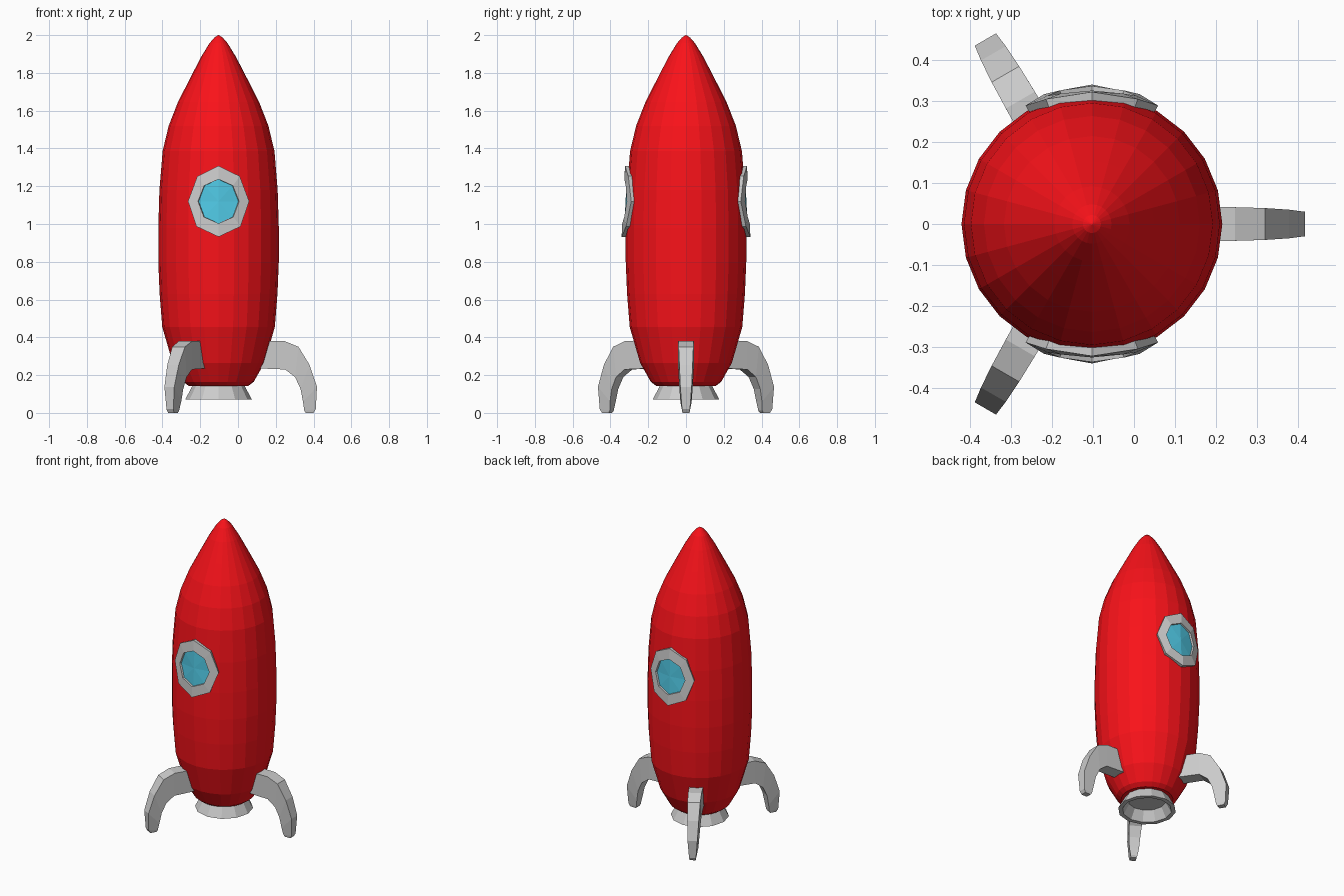
import bpy, bmesh
from math import sin, cos, pi, asin, radians

if "Cube" in bpy.data.objects:
    bpy.data.objects.remove(bpy.data.objects["Cube"])

AXIS_X = -0.103  # rocket axis, offset because of the three legs


def material(name, rgb):
    m = bpy.data.materials.new(name)
    m.diffuse_color = (*rgb, 1)
    m.use_nodes = True
    m.node_tree.nodes["Principled BSDF"].inputs["Base Color"].default_value = m.diffuse_color
    return m


def make_object(name, verts, faces, mat=None):
    mesh = bpy.data.meshes.new(name)
    mesh.from_pydata(verts, [], faces)
    bm = bmesh.new()
    bm.from_mesh(mesh)
    bmesh.ops.remove_doubles(bm, verts=bm.verts, dist=1e-5)
    bmesh.ops.recalc_face_normals(bm, faces=bm.faces)
    bm.to_mesh(mesh)
    bm.free()
    obj = bpy.data.objects.new(name, mesh)
    obj.location.x = AXIS_X
    bpy.context.collection.objects.link(obj)
    if mat:
        mesh.materials.append(mat)
    return obj


def bridge(rings, n, closed=False):
    """Quads between consecutive rings of n vertices."""
    pairs = rings if closed else rings - 1
    return [(i * n + j, i * n + (j + 1) % n,
             (i + 1) % rings * n + (j + 1) % n, (i + 1) % rings * n + j)
            for i in range(pairs) for j in range(n)]


def lathe(name, profile, n, mat=None):
    verts = [(r * cos(2 * pi * j / n), r * sin(2 * pi * j / n), z)
             for r, z in profile for j in range(n)]
    faces = bridge(len(profile), n)
    faces += [tuple(range(n)), tuple(range(len(verts) - n, len(verts)))]
    return make_object(name, verts, faces, mat)


red = material("red", (0.95, 0.006, 0.01))
blue = material("window_blue", (0.08, 0.58, 0.78))

# Body
lathe("body", [(0.158, 0.143), (0.186, 0.164), (0.243, 0.265), (0.298, 0.455),
               (0.312, 0.63), (0.319, 0.80), (0.319, 0.98), (0.313, 1.18),
               (0.296, 1.386), (0.264, 1.52), (0.215, 1.645), (0.153, 1.767),
               (0.092, 1.885), (0.048, 1.957), (0.022, 1.987), (0.002, 2.0)],
      24, red)

# Hollow engine nozzle
lathe("nozzle", [(0.13, 0.16), (0.138, 0.143), (0.177, 0.07), (0.15, 0.07),
                 (0.115, 0.135)], 12)

# Legs: cross-sections of outer (r, z), inner (r, z), half width
SECTIONS = [((0.20, 0.38), (0.20, 0.236), 0.044),
            ((0.35, 0.38), (0.352, 0.23), 0.041),
            ((0.423, 0.35), (0.405, 0.19), 0.039),
            ((0.482, 0.254), (0.434, 0.127), 0.035),
            ((0.521, 0.138), (0.447, 0.06), 0.030),
            ((0.515, 0.02), (0.454, 0.012), 0.021),
            ((0.503, 0.0), (0.462, 0.0), 0.018)]
leg_verts = [(r, s * w, z) for o, i, w in SECTIONS
             for (r, z), s in ((o, -1), (o, 1), (i, 1), (i, -1))]
last = len(leg_verts)
leg_faces = bridge(len(SECTIONS), 4) + [(0, 1, 2, 3), tuple(range(last - 4, last))]
for k in range(3):
    leg = make_object(f"leg_{k + 1}", leg_verts, leg_faces)
    leg.rotation_euler.z = radians(120 * k)


# Portholes: octagons wrapped onto the hull
def on_hull(x, z, off, side):
    a = asin(x / 0.338)
    r = 0.309 - 0.048 * (z - 1.12) + off
    return (r * sin(a), side * r * cos(a), z)


def octagon(rx, rz, off, side):
    return [on_hull(rx * sin(pi * j / 4), 1.12 + rz * cos(pi * j / 4), off, side)
            for j in range(8)]


for label, side in (("front", -1), ("back", 1)):
    rings = ((0.165, 0.188, -0.015), (0.165, 0.188, 0.023),
             (0.111, 0.117, 0.023), (0.111, 0.117, -0.015))
    frame = [v for rx, rz, off in rings for v in octagon(rx, rz, off, side)]
    make_object(f"{label}_window_frame", frame, bridge(4, 8, closed=True))
    pane = octagon(0.111, 0.117, 0.011, side) + [on_hull(0, 1.12, 0.011, side)]
    glass = make_object(f"{label}_window_glass", pane,
                        [(j, (j + 1) % 8, 8) for j in range(8)], blue)
    # Face the glass outward
    if glass.data.polygons[0].normal.y * side < 0:
        glass.data.flip_normals()
